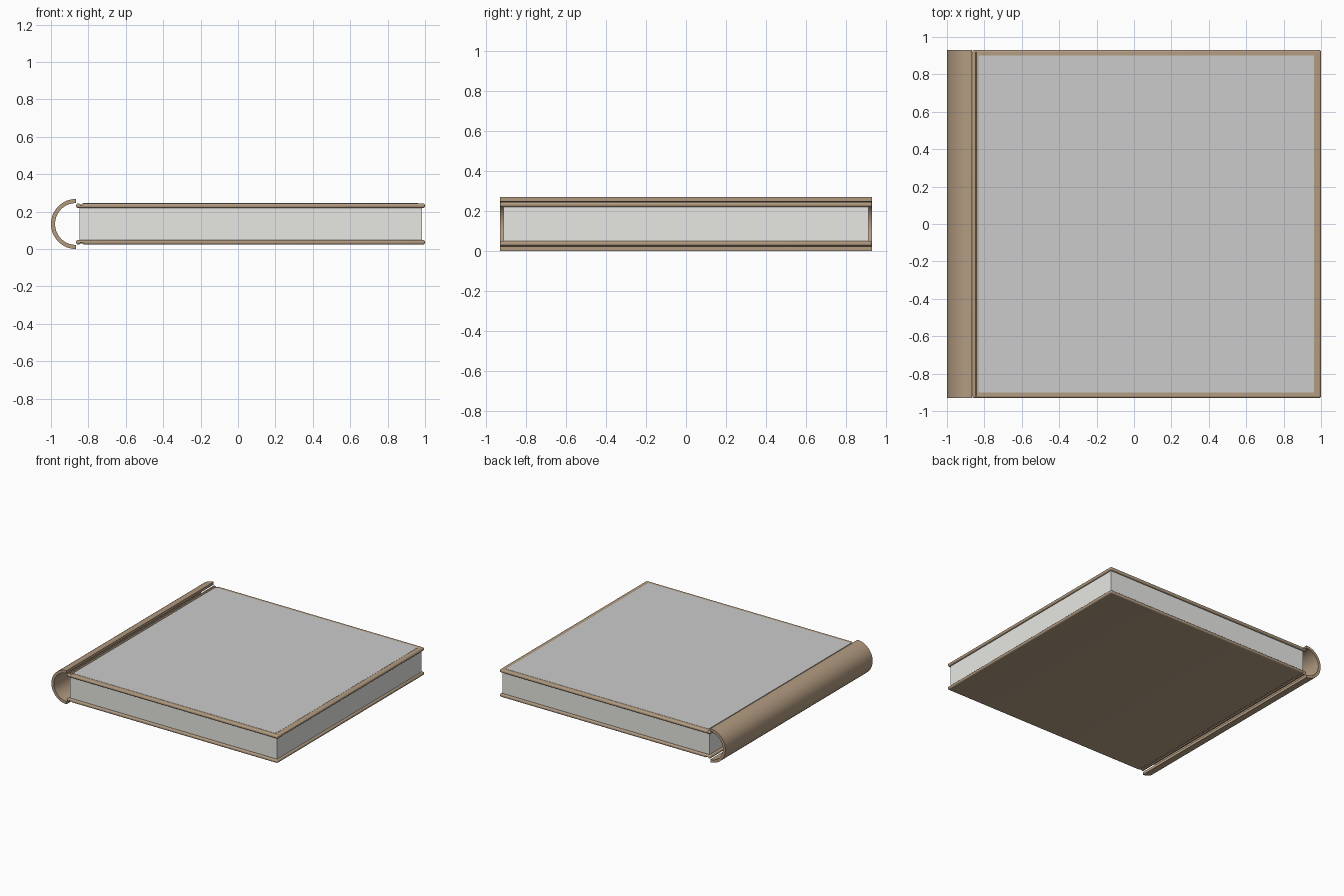
import bpy, bmesh, math
from mathutils import Vector

if "Cube" in bpy.data.objects:
    bpy.data.objects.remove(bpy.data.objects["Cube"])

MID = 0.134      # mid height of the book
HALF_Y = 0.93    # half length of the boards and spine


def material(name, rgb):
    m = bpy.data.materials.new(name)
    m.diffuse_color = (*rgb, 1)
    m.use_nodes = True
    m.node_tree.nodes["Principled BSDF"].inputs["Base Color"].default_value = m.diffuse_color
    return m


BROWN = material("cover_brown", (0.45, 0.33, 0.22))
PAPER = material("paper", (0.80, 0.80, 0.77))


def extrude_profile(name, pts, half_y, mat=None, bevel=0.0):
    """Extrude a closed x-z outline along y, optionally rounding its edges."""
    bm = bmesh.new()
    face = bm.faces.new([bm.verts.new((x, -half_y, z)) for x, z in pts])
    ext = bmesh.ops.extrude_face_region(bm, geom=[face])
    verts = [g for g in ext["geom"] if isinstance(g, bmesh.types.BMVert)]
    bmesh.ops.translate(bm, verts=verts, vec=Vector((0, 2 * half_y, 0)))
    bmesh.ops.recalc_face_normals(bm, faces=bm.faces)
    me = bpy.data.meshes.new(name)
    bm.to_mesh(me)
    bm.free()
    ob = bpy.data.objects.new(name, me)
    bpy.context.collection.objects.link(ob)
    if mat:
        me.materials.append(mat)
    if bevel:
        b = ob.modifiers.new("rounded_edges", 'BEVEL')
        b.width = bevel
        b.segments = 4
        b.limit_method = 'ANGLE'
        b.angle_limit = math.radians(60)
    bpy.ops.object.select_all(action='DESELECT')
    ob.select_set(True)
    bpy.context.view_layer.objects.active = ob
    bpy.ops.object.shade_smooth_by_angle(angle=math.radians(35))
    return ob


# Boards with a shallow hinge groove on the outer side, mirrored about MID
board = [(-0.865, 0.085), (1.0, 0.085), (1.0, 0.110), (-0.822, 0.110),
         (-0.832, 0.104), (-0.842, 0.104), (-0.848, 0.110), (-0.865, 0.110)]
for name, s in (("front_board", 1), ("back_board", -1)):
    extrude_profile(name, [(x, MID + s * z) for x, z in board],
                    HALF_Y, BROWN, bevel=0.0105)

# Page block between the boards
extrude_profile("page_block", [(-0.848, MID - 0.087), (0.985, MID - 0.087),
                               (0.985, MID + 0.087), (-0.848, MID + 0.087)],
                0.913, PAPER)

# Half-round hollow spine
def arc(r, n=32):
    return [(-0.866 + r * math.cos(a), MID + r * math.sin(a))
            for a in (math.pi / 2 + math.pi * i / n for i in range(n + 1))]

extrude_profile("spine", arc(0.134) + arc(0.112)[::-1], HALF_Y, BROWN)

# Thin grey panel on the front board
extrude_profile("cover_panel", [(-0.832, MID + 0.108), (0.963, MID + 0.108),
                                (0.963, MID + 0.1112), (-0.832, MID + 0.1112)], 0.90)
